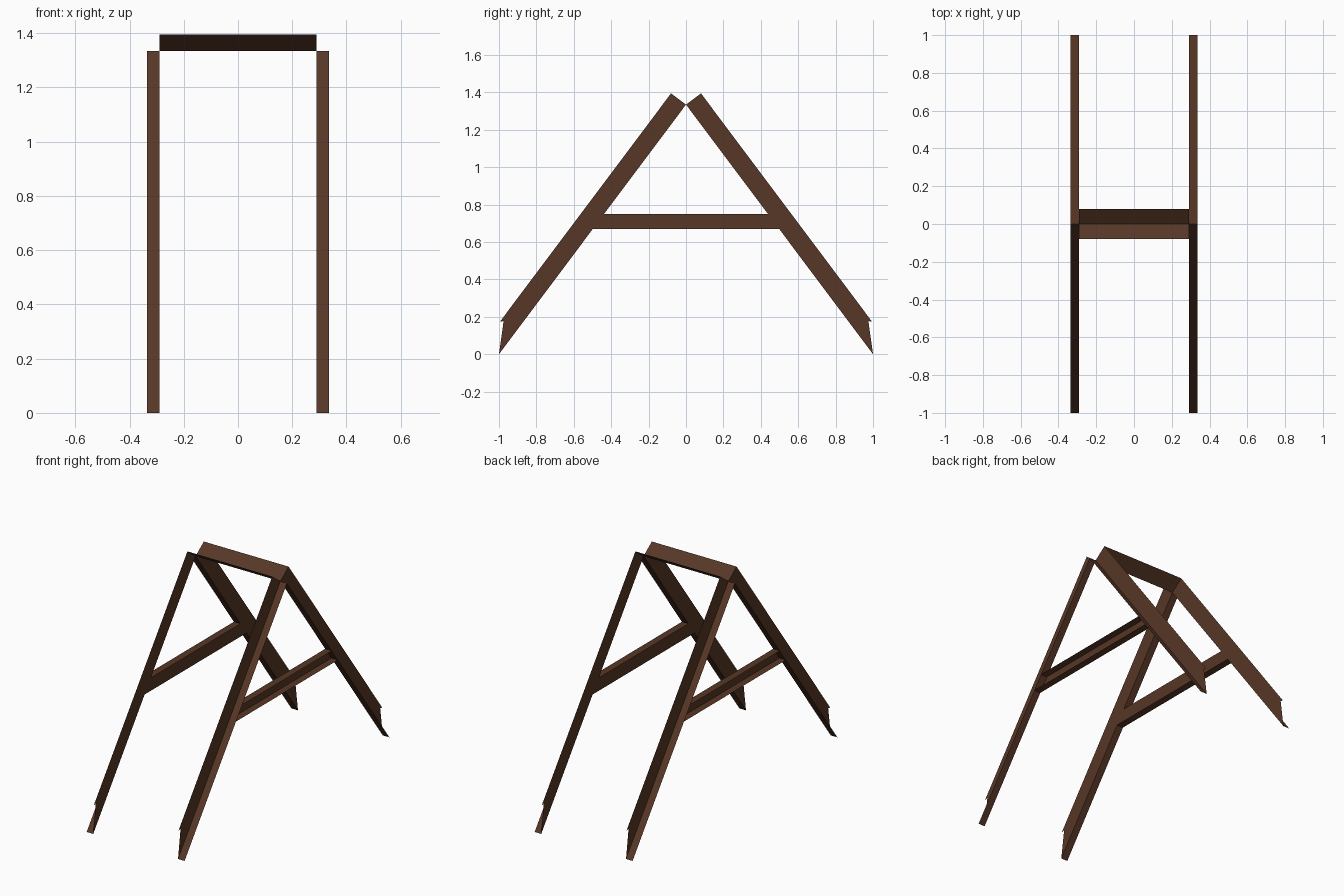
import bpy

cube = bpy.data.objects.get("Cube")
if cube:
    bpy.data.objects.remove(cube, do_unlink=True)

wood = bpy.data.materials.new("dark_brown_wood")
wood.use_nodes = True
brown = (0.095, 0.038, 0.019, 1.0)
wood.diffuse_color = brown
wood.node_tree.nodes["Principled BSDF"].inputs["Base Color"].default_value = brown

INNER, OUTER = 0.29, 0.335      # web plane and flange edge, in x
APEX = 1.335                    # height where the legs meet


def add_part(name, faces, sx=1, sy=1):
    """Make a sheet object from polygons, mirrored by sx and sy."""
    verts, polys = [], []
    for face in faces:
        ring = [(x * sx, y * sy, z) for x, y, z in face]
        if sx * sy < 0:
            ring.reverse()
        polys.append(range(len(verts), len(verts) + len(ring)))
        verts += ring
    mesh = bpy.data.meshes.new(name)
    mesh.from_pydata(verts, [], [list(p) for p in polys])
    mesh.materials.append(wood)
    obj = bpy.data.objects.new(name, mesh)
    bpy.context.collection.objects.link(obj)


def web(profile):
    """Flat side panel from a (y, z) outline."""
    return [(INNER, y, z) for y, z in profile]


def strip(a, b, x0=INNER, x1=OUTER):
    """Strip across x along the (y, z) line from a to b."""
    return [(x0, *a), (x1, *a), (x1, *b), (x0, *b)]


def inner_edge(z):
    """Distance from the middle of a leg's lower edge at height z."""
    return 1 - z / APEX


# Slanted legs: notched web with a flange along the lower edge
foot, apex, top = (-1, 0), (0, APEX), (-0.08, 1.395)
outline = [foot, apex, top, (-0.995, 0.174), (-0.975, 0.178)]
for sx, side in ((1, "left"), (-1, "right")):
    for sy, end in ((1, "front"), (-1, "back")):
        add_part(f"{end}_{side}_leg", [web(outline), strip(foot, apex)], sx, sy)

    # Horizontal brace: channel open to the outside
    low, high = 0.67, 0.75
    yl, yh = inner_edge(low), inner_edge(high)
    add_part(f"{side}_brace", [
        web([(-yl, low), (yl, low), (yh, high), (-yh, high)]),
        strip((-yl, low), (yl, low)),
        strip((-yh, high), (yh, high)),
    ], sx)

# Top crossbars forming a shallow trough between the legs
for sy, end in ((1, "front"), (-1, "back")):
    add_part(f"{end}_crossbar", [strip(top, apex, -INNER, INNER)], 1, sy)
